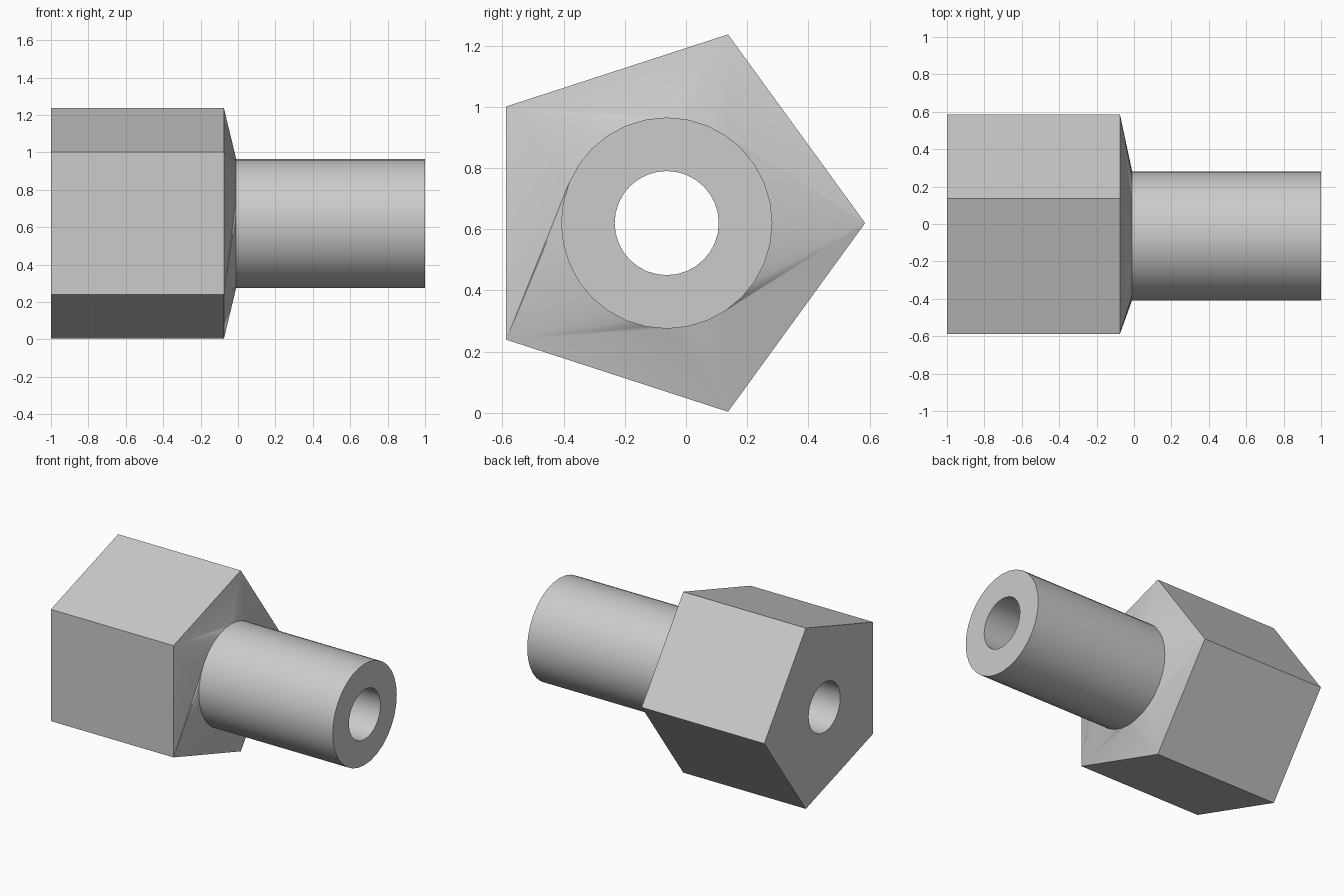
import bpy, bmesh
from math import cos, sin, radians, tau

if "Cube" in bpy.data.objects:
    bpy.data.objects.remove(bpy.data.objects["Cube"], do_unlink=True)

CY, CZ = -0.063, 0.62     # shared axis of all parts, running along x
SEGS = 32                 # sides of the round parts

grey = bpy.data.materials.new("light grey")
grey.use_nodes = True
grey.diffuse_color = (0.6, 0.6, 0.6, 1)
grey.node_tree.nodes["Principled BSDF"].inputs["Base Color"].default_value = (0.6, 0.6, 0.6, 1)

bm = bmesh.new()


def ring(x, radius, count):
    """Closed ring of vertices around the axis."""
    return [bm.verts.new((x, CY + radius * cos(tau * i / count), CZ + radius * sin(tau * i / count)))
            for i in range(count)]


def bridge(a, b):
    """Quads between two rings with equal counts."""
    n = len(a)
    for i in range(n):
        j = (i + 1) % n
        bm.faces.new((a[i], a[j], b[j], b[i]))


def fan_bridge(corners, circle, starts):
    """Triangle fans from each corner to its share of the circle."""
    n, m = len(circle), len(corners)
    for k in range(m):
        first, last = starts[k], starts[(k + 1) % m]
        for s in range((last - first) % n):
            bm.faces.new((corners[k], circle[(first + s + 1) % n], circle[(first + s) % n]))
        bm.faces.new((corners[k], corners[(k + 1) % m], circle[last]))


# Pentagonal head
head_back = ring(-1, 0.648, 5)
head_front = ring(-0.075, 0.648, 5)
bridge(head_back, head_front)

# Faceted shoulder leading into the round neck
neck_base = ring(-0.01, 0.345, SEGS)
neck_end = ring(1, 0.345, SEGS)
fan_bridge(head_front, neck_base, [27, 5, 8, 14, 24])
bridge(neck_base, neck_end)

# Through bore and end ring
bore_front = ring(1, 0.17, SEGS)
bore_back = ring(-1, 0.17, SEGS)
bridge(neck_end, bore_front)
bridge(bore_front, bore_back)

# Flat back face around the bore
fan_bridge(head_back, bore_back, [29, 3, 10, 16, 22])

bmesh.ops.recalc_face_normals(bm, faces=bm.faces)
mesh = bpy.data.meshes.new("pentagon_sleeve")
bm.to_mesh(mesh)
bm.free()
mesh.materials.append(grey)
sleeve = bpy.data.objects.new("pentagon_sleeve", mesh)
bpy.context.collection.objects.link(sleeve)

bpy.ops.object.select_all(action="DESELECT")
sleeve.select_set(True)
bpy.context.view_layer.objects.active = sleeve
bpy.ops.object.shade_smooth_by_angle(angle=radians(25))
